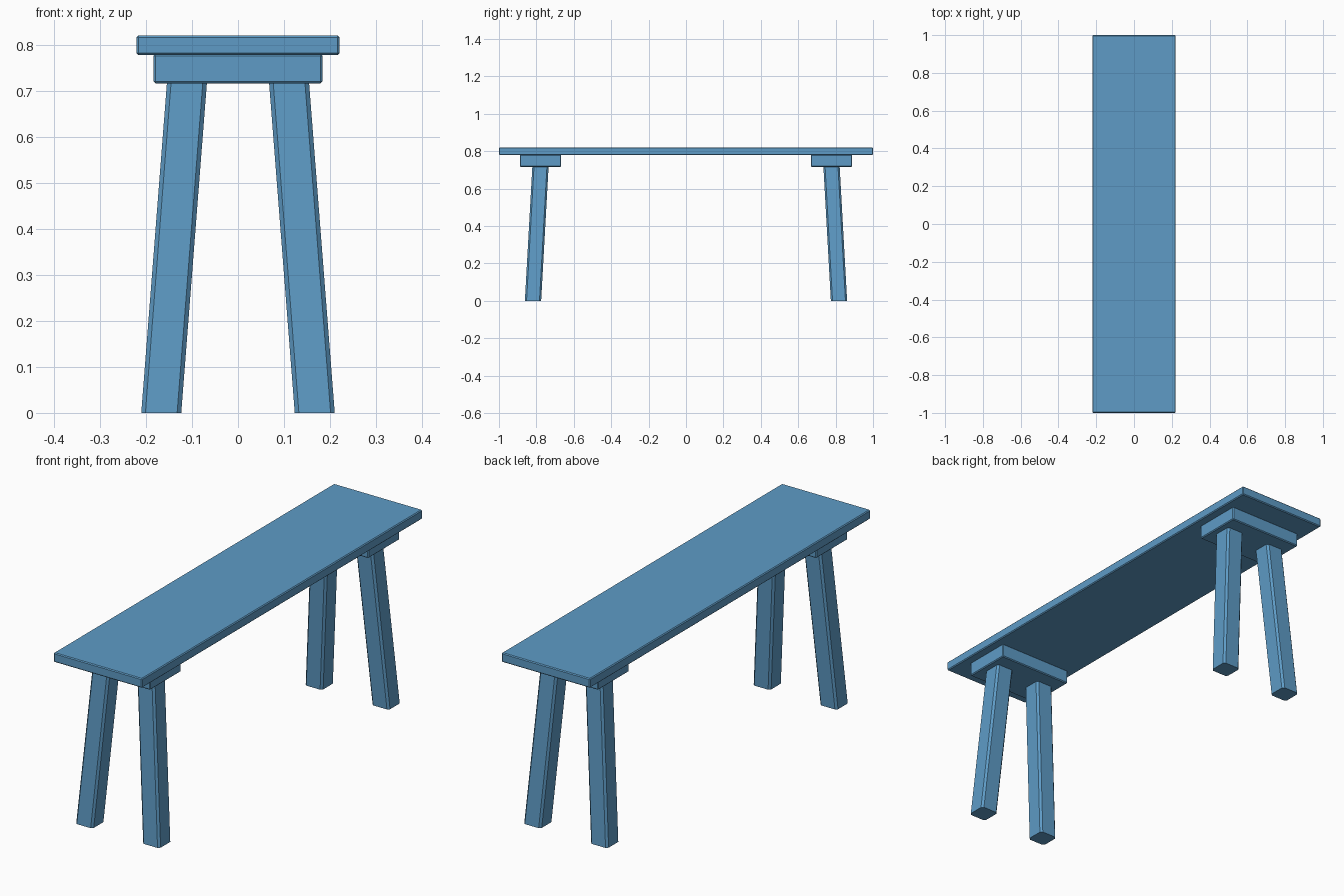
import bpy, bmesh
from mathutils import Vector

if "Cube" in bpy.data.objects:
    bpy.data.objects.remove(bpy.data.objects["Cube"])

# Blue paint shared by every part
paint = bpy.data.materials.new("blue_paint")
paint.diffuse_color = (0.112, 0.33, 0.566, 1)
paint.use_nodes = True
paint.node_tree.nodes["Principled BSDF"].inputs["Base Color"].default_value = paint.diffuse_color


def new_object(name, bm):
    bmesh.ops.recalc_face_normals(bm, faces=bm.faces)
    mesh = bpy.data.meshes.new(name)
    bm.to_mesh(mesh)
    bm.free()
    mesh.materials.append(paint)
    obj = bpy.data.objects.new(name, mesh)
    bpy.context.collection.objects.link(obj)
    return obj


def chamfered_box(name, size, center, chamfer):
    bm = bmesh.new()
    bmesh.ops.create_cube(bm, size=1)
    for v in bm.verts:
        v.co = Vector(a * b for a, b in zip(v.co, size)) + Vector(center)
    bmesh.ops.bevel(bm, geom=bm.edges[:], offset=chamfer, segments=1,
                    affect='EDGES', profile=0.5)
    return new_object(name, bm)


def splayed_leg(name, foot, top, width, chamfer):
    """Square post with chamfered long edges, sheared from foot to top."""
    h, i = width / 2, width / 2 - chamfer
    section = [(h, -i), (h, i), (i, h), (-i, h), (-h, i), (-h, -i), (-i, -h), (i, -h)]
    bm = bmesh.new()
    low, high = [[bm.verts.new(Vector(end) + Vector((x, y, 0))) for x, y in section]
                 for end in (foot, top)]
    bm.faces.new(low)
    bm.faces.new(high)
    for k in range(8):
        n = (k + 1) % 8
        bm.faces.new((low[k], low[n], high[n], high[k]))
    return new_object(name, bm)


# Long seat plank
chamfered_box("seat", (0.442, 2.0, 0.042), (0, 0, 0.8), 0.004)

# A cleat under each end, with two legs splayed outwards
for end, sy in (("front", -1), ("back", 1)):
    chamfered_box(end + "_cleat", (0.367, 0.221, 0.064), (0, sy * 0.778, 0.749), 0.004)
    for side, sx in (("left", -1), ("right", 1)):
        splayed_leg(f"{end}_{side}_leg", (sx * 0.167, sy * 0.818, 0),
                    (sx * 0.111, sy * 0.778, 0.72), 0.087, 0.009)
